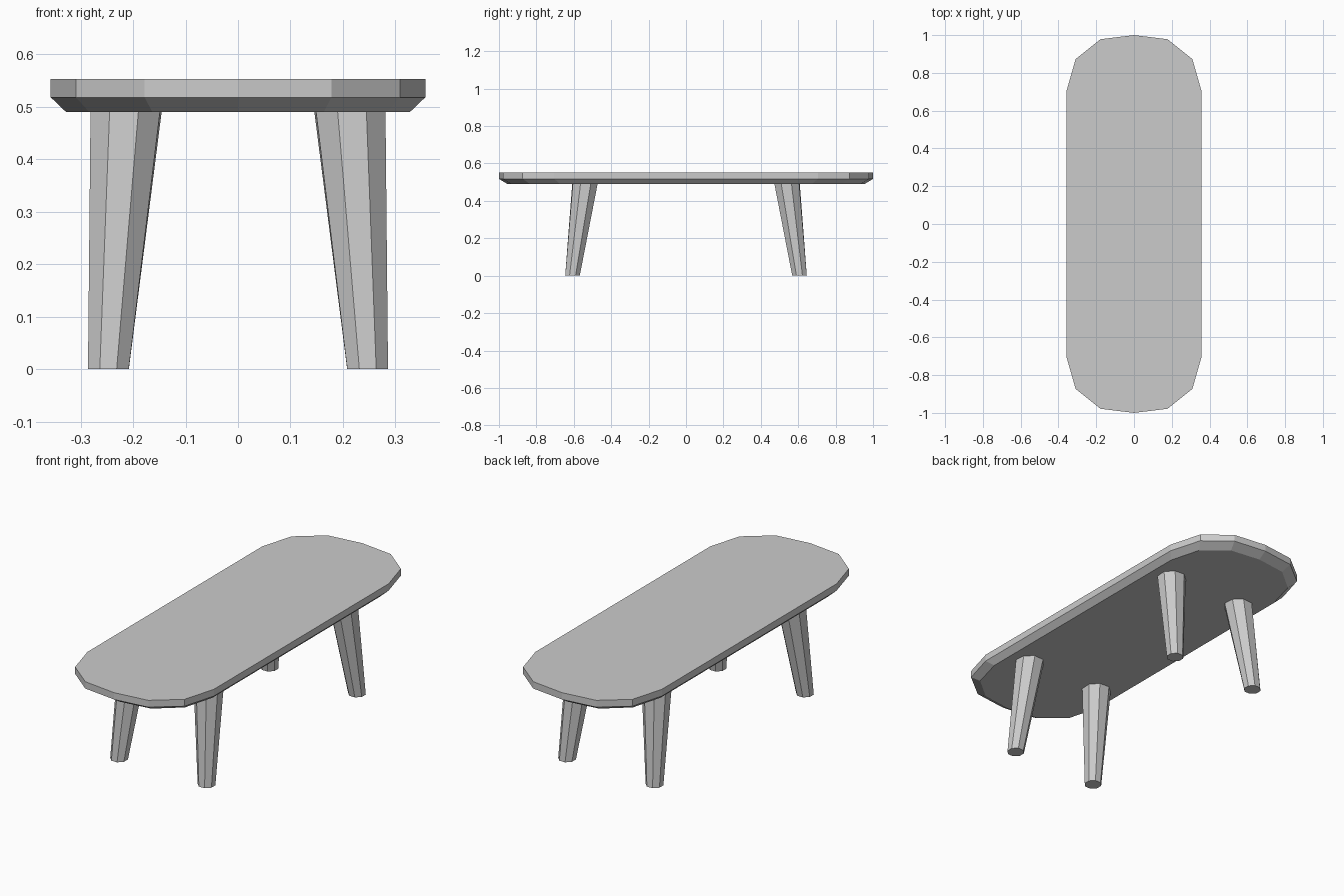
import bpy
from math import sin, cos, radians

if "Cube" in bpy.data.objects:
    bpy.data.objects.remove(bpy.data.objects["Cube"])


def loft(name, rings):
    """Solid with flat faces, skinned through stacked rings and capped at both ends."""
    n = len(rings[0])
    verts = [v for ring in rings for v in ring]
    faces = [list(range(n))[::-1], [len(verts) - n + i for i in range(n)]]
    for k in range(len(rings) - 1):
        for i in range(n):
            a, b = k * n + i, k * n + (i + 1) % n
            faces.append([a, b, b + n, a + n])
    mesh = bpy.data.meshes.new(name)
    mesh.from_pydata(verts, [], faces)
    obj = bpy.data.objects.new(name, mesh)
    bpy.context.collection.objects.link(obj)
    return obj


# Tabletop: long rounded outline with a chamfered underside
quarter = [(0.357, 0.705), (0.309, 0.873), (0.178, 0.978)]
half = quarter + [(0, 1.0)] + [(-x, y) for x, y in reversed(quarter)]
outline = half + [(-x, -y) for x, y in half]


def top_ring(sx, sy, z):
    return [(x * sx, y * sy, z) for x, y in outline]


loft("tabletop", [top_ring(0.918, 0.955, 0.49),
                  top_ring(1, 1, 0.518),
                  top_ring(1, 1, 0.553)])


# Legs: tapered, splayed octagonal posts, mirrored to all four corners
def leg_ring(cx, cy, z, r, twist):
    angles = [radians(22.5 + 45 * i + twist) for i in range(8)]
    return [(cx + r * cos(a), cy + r * sin(a), z) for a in angles]


legs = loft("legs", [leg_ring(-0.247, -0.607, 0, 0.042, -0.5),
                     leg_ring(-0.213, -0.540, 0.495, 0.072, -3.5)])
mirror = legs.modifiers.new("mirror", 'MIRROR')
mirror.use_axis = (True, True, False)
mirror.use_mirror_merge = False
